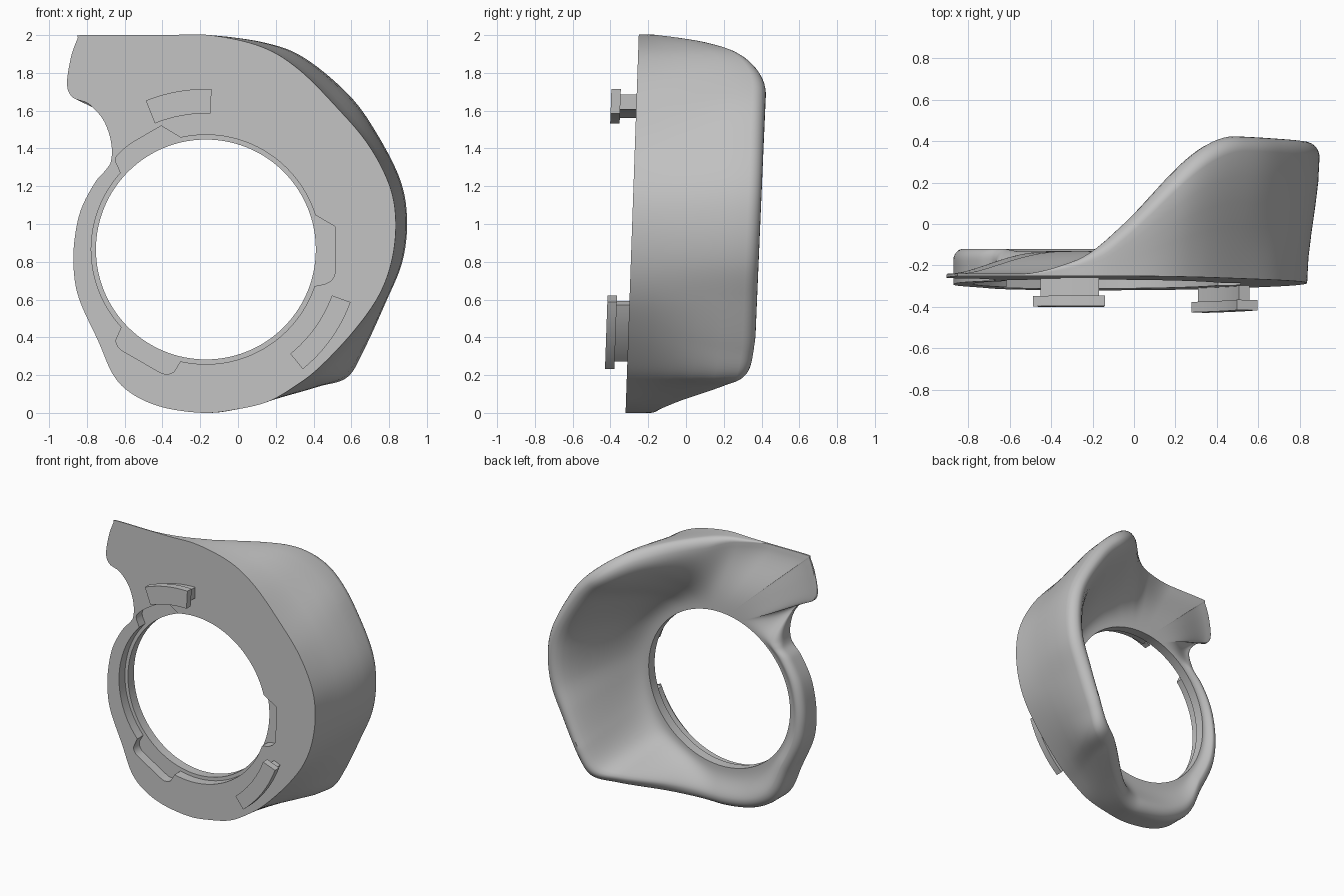
import bpy, bmesh, math
from mathutils import Vector

cube = bpy.data.objects.get("Cube")
if cube:
    bpy.data.objects.remove(cube, do_unlink=True)

grey = bpy.data.materials.new("mid_grey")
grey.use_nodes = True
grey.diffuse_color = (0.53, 0.53, 0.53, 1)
grey.node_tree.nodes["Principled BSDF"].inputs["Base Color"].default_value = (0.53, 0.53, 0.53, 1)

CENTRE = Vector((-0.17, 0.865))   # axis of the round opening in x, z
POLE = Vector((-0.1, 1.3))        # point the loft sections fan out from
HOLE, LIP = 0.582, 0.607          # opening radius, wider radius at the front
STEP = 0.07                       # depth of the front step


def front(z):
    """Depth of the slightly tilted front plane."""
    return -0.32 + 0.035 * z


def smooth(t):
    t = min(max(t, 0), 1)
    return t * t * (3 - 2 * t)


def polar(radius, degrees):
    a = math.radians(degrees)
    return CENTRE + radius * Vector((math.cos(a), math.sin(a)))


def finish(name, bm):
    bmesh.ops.recalc_face_normals(bm, faces=bm.faces[:])
    mesh = bpy.data.meshes.new(name)
    bm.to_mesh(mesh)
    bm.free()
    mesh.materials.append(grey)
    obj = bpy.data.objects.new(name, mesh)
    bpy.context.collection.objects.link(obj)
    bpy.ops.object.select_all(action='DESELECT')
    obj.select_set(True)
    bpy.context.view_layer.objects.active = obj
    bpy.ops.object.shade_smooth_by_angle(angle=math.radians(35))


def prism(name, outline, low, high):
    """Extrude an x, z outline between two depths measured from the front plane."""
    bm = bmesh.new()
    a, b = ([bm.verts.new((p.x, front(p.y) + d, p.y)) for p in outline] for d in (low, high))
    bm.faces.new(a)
    bm.faces.new(b)
    for i in range(len(a)):
        j = (i + 1) % len(a)
        bm.faces.new((a[i], a[j], b[j], b[i]))
    finish(name, bm)


def sector(r0, r1, a0, a1, n=12):
    steps = [a0 + (a1 - a0) * i / n for i in range(n + 1)]
    return [polar(r0, a) for a in steps] + [polar(r1, a) for a in reversed(steps)]


# Outer outline: front x, front z, then shift of the back rim in x and z
OUTLINE = [
    (-.83, 2, 0, 0), (-.6, 2, 0, 0), (-.38, 2, 0, 0), (-.15, 2, 0, 0),
    (.12, 1.94, .02, .02), (.32, 1.82, .03, .06), (.53, 1.61, .06, .07),
    (.69, 1.42, .05, .05), (.8, 1.21, .06, .02), (.835, 1.02, .06, 0),
    (.815, .81, .055, -.01), (.745, .62, .035, -.04), (.61, .43, .06, -.09),
    (.43, .24, .15, -.05), (.3, .14, .13, 0), (.16, .06, .06, .02),
    (0, .02, 0, 0), (-.18, 0, 0, 0), (-.4, .03, 0, 0), (-.56, .1, 0, 0),
    (-.66, .2, 0, 0), (-.74, .38, 0, 0), (-.84, .6, 0, 0), (-.87, .76, 0, 0),
    (-.865, .92, 0, 0), (-.83, 1.08, 0, 0), (-.75, 1.23, 0, 0), (-.68, 1.31, 0, 0),
    (-.67, 1.42, 0, 0), (-.71, 1.545, 0, 0), (-.79, 1.635, 0, 0), (-.875, 1.67, 0, 0),
    (-.905, 1.74, 0, 0), (-.885, 1.88, 0, 0), (-.85, 1.98, 0, 0),
]


def closed_spline(rows, n):
    pts = [Vector(r) for r in rows]
    out = []
    for i in range(len(pts)):
        a, b, c, d = (pts[(i + k) % len(pts)] for k in (-1, 0, 1, 2))
        for k in range(n):
            t = k / n
            out.append(b + (c - a) * (t / 2) + (a * 2 - b * 5 + c * 4 - d) * (t * t / 2)
                       + (b * 3 - a - c * 3 + d) * (t ** 3 / 2))
    return out


def ray_circle(origin, direction, centre, radius):
    """Far crossing of a ray with a circle, or zero when it misses."""
    b = (origin - centre).dot(direction)
    disc = b * b - (origin - centre).length_squared + radius * radius
    return math.sqrt(disc) - b if disc > 0 else 0


def lip_radius(out):
    """Front step radius, widened by three rounded recesses."""
    third = math.radians(120)
    delta = (math.atan2(out.y, out.x) + third / 2) % third - third / 2
    ray = Vector((math.cos(delta), abs(math.sin(delta))))
    flat = 0.685 / ray.x
    if flat * ray.y < 0.115:
        return flat
    return max(LIP, ray_circle(Vector((0, 0)), ray, Vector((0.615, 0.115)), 0.07))


def rim_depth(x, z):
    """The back rim sweeps from a thin flange up to a tall shield."""
    low = min(max((0.8 - z) / 0.5, 0), 1)
    rise = smooth((x + 0.3 - 0.15 * low) / 0.85)
    thin = smooth((-x - 0.05) / 0.5) * smooth((z - 1.3) / 0.3)
    return -0.12 + rise * (0.54 + 0.04 * (z - 1.65)) - 0.12 * thin


def spoke(row):
    """Cross-section from the opening, over the front, wall and rim, down the bowl."""
    f = Vector((row[0], row[1]))
    r = f + Vector((row[2], row[3]))
    ray = (f - POLE).normalized()
    hole = POLE + ray * ray_circle(POLE, ray, CENTRE, HOLE)
    out = (hole - CENTRE).normalized()
    lip = CENTRE + out * lip_radius(out)
    back = -0.15 + 0.035 * (hole.y - CENTRE.y)
    top = rim_depth(r.x, r.y)
    height = top - front(f.y)
    span = (hole - r).length
    inward = (hole - r) / span
    rad = min(0.07, 0.4 * height, 0.4 * span)
    pts = [(hole, front(hole.y) + STEP), (lip, front(lip.y) + STEP), (lip, front(lip.y)), (f, front(f.y))]
    for k in range(1, 5):                     # outer wall
        t = k / 5
        pts.append((f.lerp(r, smooth(t)), front(f.y) + (height - rad) * t))
    for k in range(7):                        # rounded rim
        a = k * math.pi / 12
        pts.append((r + inward * rad * (1 - math.cos(a)), top - rad + rad * math.sin(a)))
    for k in range(1, 17):                    # hollow bowl
        t = k / 16
        fall = (1 - t) ** 3 * (1 + 3 * t)
        pts.append((r + inward * (rad + (span - rad) * t), back + (top - back) * fall))
    return [(p.x, y, p.y) for p, y in pts]


# Shield body lofted around the opening
bm = bmesh.new()
rings = [[bm.verts.new(p) for p in spoke(row)] for row in closed_spline(OUTLINE, 9)]
for i, a in enumerate(rings):
    b = rings[(i + 1) % len(rings)]
    for j in range(len(a)):
        k = (j + 1) % len(a)
        bm.faces.new((a[j], a[k], b[k], b[j]))
finish("eye_shield", bm)

# Mounting clips: a wide head on a narrower stem
for name, r0, r1, a0, a1, d in (("upper_clip", 0.72, 0.85, 88, 112, -0.135),
                                ("lower_clip", 0.71, 0.815, -51, -20, -0.117)):
    prism(name + "_head", sector(r0, r1, a0, a1), d, d + 0.05)
    prism(name + "_stem", sector(r0 + 0.02, r1 - 0.03, a0 + 2, a1 - 2), d + 0.045, 0.03)
